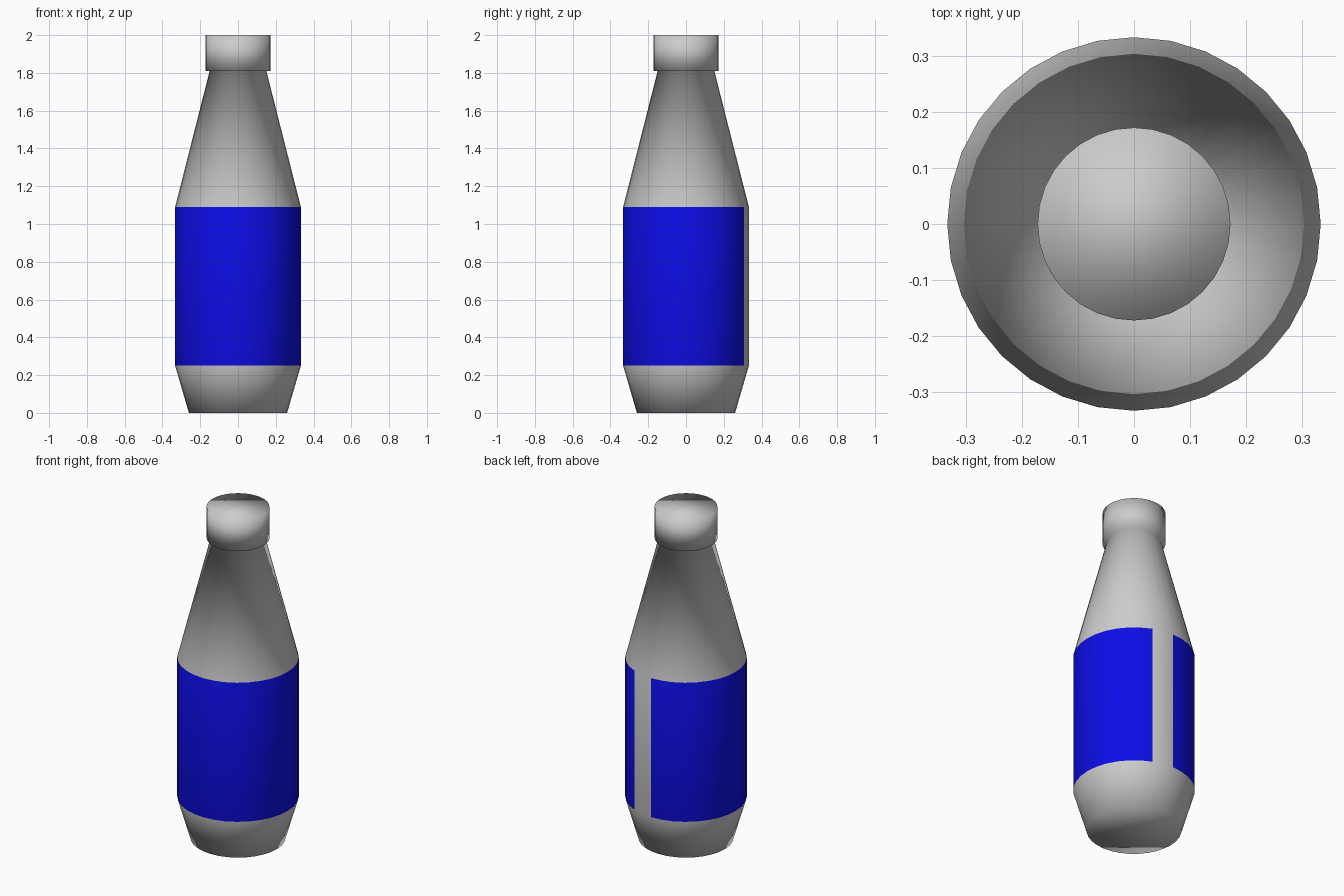
import bpy, bmesh, math

if "Cube" in bpy.data.objects:
    bpy.data.objects.remove(bpy.data.objects["Cube"])

SIDES = 32
# (radius, height) rings: base, body, shoulder, neck, cap
PROFILE = [(0.26, 0.0), (0.333, 0.25), (0.333, 1.09),
           (0.15, 1.81), (0.172, 1.81), (0.172, 2.0)]
LABEL_BAND = 1              # profile segment that carries the label
LABEL_GAP = (67.5, 90.0)    # bare strip at the back, in degrees


def material(name, color):
    m = bpy.data.materials.new(name)
    m.diffuse_color = (*color, 1.0)
    m.use_nodes = True
    m.node_tree.nodes["Principled BSDF"].inputs["Base Color"].default_value = m.diffuse_color
    return m


mesh = bpy.data.meshes.new("bottle")
mesh.materials.append(material("grey", (0.6, 0.6, 0.6)))
mesh.materials.append(material("label blue", (0.004, 0.004, 0.8)))

# Turned bottle with its cap
bm = bmesh.new()
rings = []
for r, z in PROFILE:
    angles = [2 * math.pi * i / SIDES for i in range(SIDES)]
    rings.append([bm.verts.new((r * math.cos(a), r * math.sin(a), z)) for a in angles])

for band, (low, high) in enumerate(zip(rings, rings[1:])):
    for i in range(SIDES):
        j = (i + 1) % SIDES
        face = bm.faces.new((low[i], low[j], high[j], high[i]))
        # Label wraps the straight body except for the gap
        middle = (i + 0.5) * 360 / SIDES
        if band == LABEL_BAND and not LABEL_GAP[0] < middle < LABEL_GAP[1]:
            face.material_index = 1

# Closed bottom and cap top
bm.faces.new(rings[0][::-1])
bm.faces.new(rings[-1])

for face in bm.faces:
    face.smooth = True
bm.to_mesh(mesh)
bm.free()

bottle = bpy.data.objects.new("bottle", mesh)
bpy.context.collection.objects.link(bottle)
